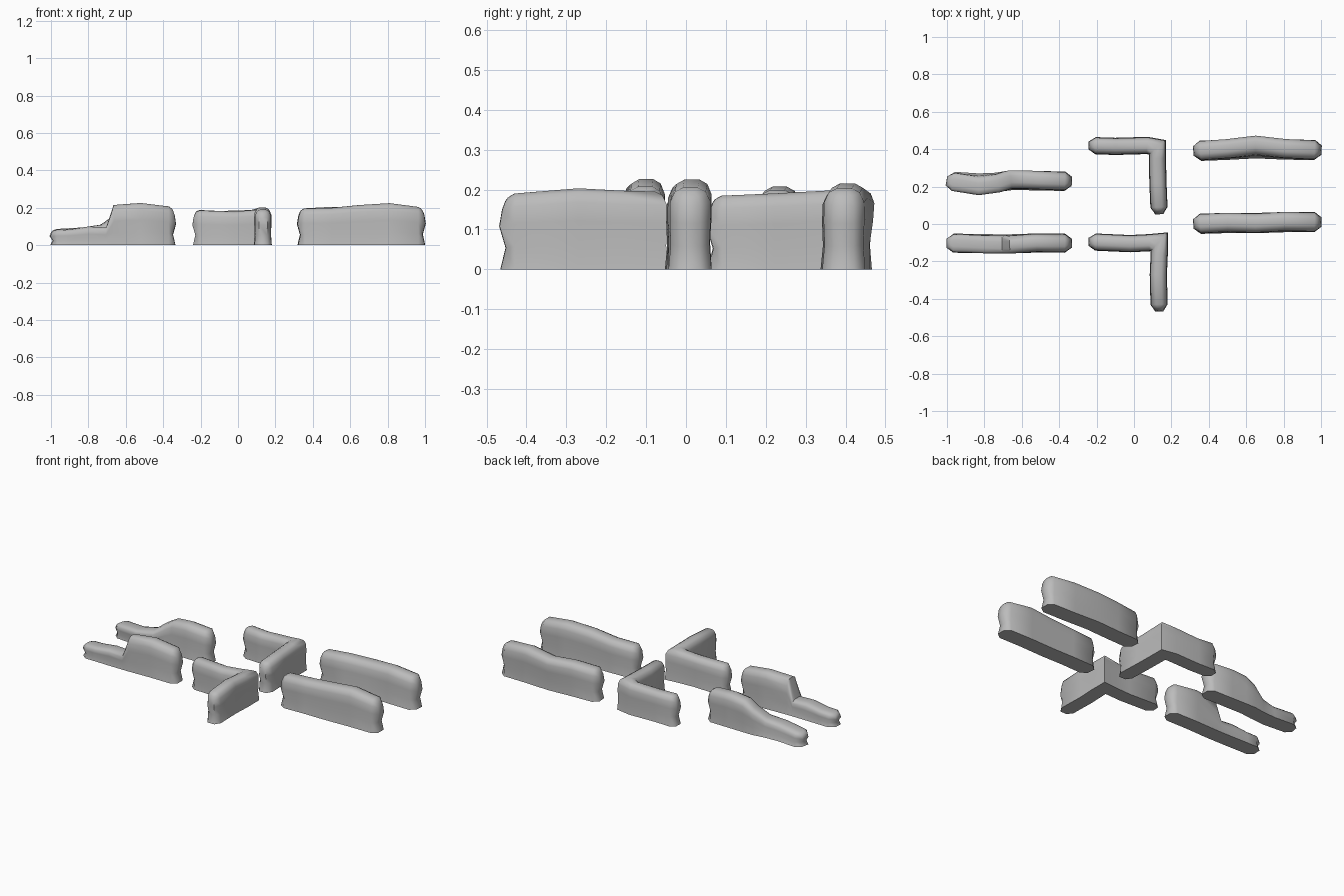
import bpy
import bmesh
import math
from mathutils import Vector

cube = bpy.data.objects.get("Cube")
if cube:
    bpy.data.objects.remove(cube, do_unlink=True)

stone = bpy.data.materials.new("plain_grey")
stone.use_nodes = True
grey = (0.5, 0.5, 0.5, 1)
stone.diffuse_color = grey
stone.node_tree.nodes["Principled BSDF"].inputs["Base Color"].default_value = grey

# Half cross-section: height share, width share, bulge of the wall's end
SECTION = [(0, 1, 0), (0.3, 0.9, -0.013), (0.6, 0.95, 0.003),
           (0.83, 0.93, -0.004), (0.95, 0.72, -0.012), (1, 0.35, -0.018)]


def add_ends(path):
    """Insert a full-width station just inside each tapered end."""
    first, second = Vector(path[0]), Vector(path[1])
    last, before = Vector(path[-1]), Vector(path[-2])
    step = 0.035
    inner_a = first + (second - first).normalized() * step
    inner_b = last + (before - last).normalized() * step
    return [first, inner_a] + [Vector(p) for p in path[1:-1]] + [inner_b, last]


def flat_direction(a, b):
    return Vector((b.x - a.x, b.y - a.y, 0)).normalized()


def make_wall(name, path, half_width=0.054, straight_base=True):
    """Sweep the cross-section along stations of x, y and wall height."""
    stations = add_ends(path)
    start, finish = stations[0], stations[-1]
    count = len(stations)
    bm = bmesh.new()
    rings = []
    for i, p in enumerate(stations):
        incoming = flat_direction(stations[max(i - 1, 0)], stations[max(i, 1)])
        outgoing = flat_direction(stations[min(i, count - 2)], stations[min(i + 1, count - 1)])
        along = (incoming + outgoing).normalized()
        side = Vector((-along.y, along.x, 0))
        width = half_width / max(along.dot(outgoing), 0.6)
        height, outward = p.z, 0
        if i in (0, count - 1):
            width *= 0.5
            height *= 0.96
            outward = -1 if i == 0 else 1
        left, right = [], []
        for rise, spread, bulge in SECTION:
            centre = Vector((p.x, p.y, height * rise))
            if straight_base:
                t = (p.x - start.x) / (finish.x - start.x)
                line = start.y + (finish.y - start.y) * t
                centre.y += (line - p.y) * (1 - rise) * 0.6
            centre += along * bulge * outward
            left.append(bm.verts.new(centre + side * width * spread))
            right.append(bm.verts.new(centre - side * width * spread))
        rings.append(left + right[::-1])
    size = len(rings[0])
    for a, b in zip(rings, rings[1:]):
        for k in range(size):
            n = (k + 1) % size
            bm.faces.new((a[k], a[n], b[n], b[k]))
    # End caps, in strips from side to side
    for ring in (rings[0], rings[-1]):
        for k in range(size // 2 - 1):
            bm.faces.new((ring[k], ring[k + 1], ring[size - 2 - k], ring[size - 1 - k]))
    bmesh.ops.recalc_face_normals(bm, faces=bm.faces)
    mesh = bpy.data.meshes.new(name)
    bm.to_mesh(mesh)
    bm.free()
    mesh.materials.append(stone)
    wall = bpy.data.objects.new(name, mesh)
    bpy.context.collection.objects.link(wall)
    bpy.ops.object.select_all(action="DESELECT")
    wall.select_set(True)
    bpy.context.view_layer.objects.active = wall
    bpy.ops.object.shade_smooth_by_angle(angle=math.radians(55))


# Long walls on the left side
make_wall("front_long_wall", [
    (0.32, 0, 0.195), (0.5, 0.01, 0.2), (0.65, 0.005, 0.215),
    (0.81, 0.015, 0.225), (1, 0.01, 0.2)])
make_wall("back_long_wall", [
    (0.32, 0.39, 0.195), (0.5, 0.405, 0.205), (0.65, 0.425, 0.2),
    (0.81, 0.405, 0.215), (1, 0.395, 0.2)])

# Corner walls in the middle
make_wall("front_corner_wall", [
    (-0.24, -0.095, 0.187), (-0.02, -0.105, 0.18), (0.08, -0.1, 0.188),
    (0.135, -0.095, 0.195), (0.135, -0.16, 0.197), (0.13, -0.27, 0.203),
    (0.135, -0.465, 0.187)], 0.046, False)
make_wall("back_corner_wall", [
    (-0.24, 0.42, 0.19), (-0.1, 0.415, 0.183), (0.07, 0.42, 0.188),
    (0.125, 0.41, 0.2), (0.125, 0.35, 0.197), (0.128, 0.22, 0.19),
    (0.135, 0.055, 0.183)], 0.046, False)

# Stepped walls on the right side
make_wall("front_stepped_wall", [
    (-1, -0.102, 0.083), (-0.9, -0.105, 0.085), (-0.8, -0.11, 0.1),
    (-0.705, -0.112, 0.095), (-0.665, -0.112, 0.215), (-0.52, -0.1, 0.226),
    (-0.335, -0.103, 0.203)], 0.051)
make_wall("back_stepped_wall", [
    (-1, 0.23, 0.085), (-0.83, 0.2, 0.095), (-0.73, 0.215, 0.11),
    (-0.66, 0.24, 0.16), (-0.6, 0.24, 0.197), (-0.5, 0.235, 0.207),
    (-0.335, 0.228, 0.197)], 0.052)
